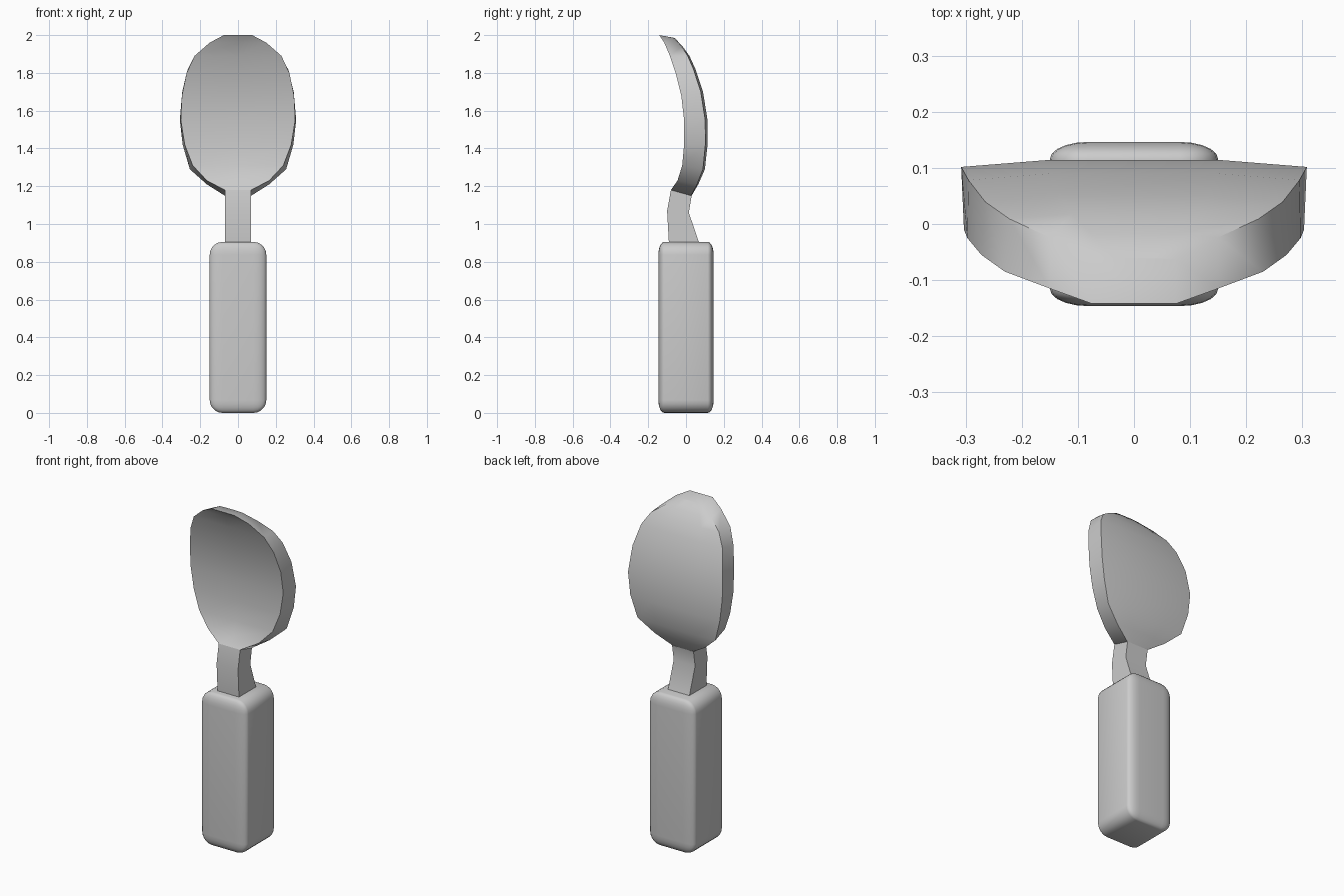
import bpy, bmesh, math

if "Cube" in bpy.data.objects:
    bpy.data.objects.remove(bpy.data.objects["Cube"])


def loft(name, sections):
    """Skin a list of equal-length closed sections and cap both ends."""
    bm = bmesh.new()
    rings = [[bm.verts.new(p) for p in s] for s in sections]
    n = len(rings[0])
    for a, b in zip(rings, rings[1:]):
        for i in range(n):
            j = (i + 1) % n
            bm.faces.new((a[i], a[j], b[j], b[i]))
    bm.faces.new(rings[0])
    bm.faces.new(rings[-1])
    bmesh.ops.recalc_face_normals(bm, faces=bm.faces)
    return finish(name, bm, 40)


def finish(name, bm, angle):
    me = bpy.data.meshes.new(name)
    bm.to_mesh(me)
    bm.free()
    ob = bpy.data.objects.new(name, me)
    bpy.context.collection.objects.link(ob)
    bpy.ops.object.select_all(action='DESELECT')
    ob.select_set(True)
    bpy.context.view_layer.objects.active = ob
    bpy.ops.object.shade_smooth_by_angle(angle=math.radians(angle))
    return ob


# Handle: bevelled block, squashed in depth so its corners are elliptical
bm = bmesh.new()
bmesh.ops.create_cube(bm, size=1)
for v in bm.verts:
    v.co = (v.co.x * 0.30, v.co.y * 0.65, v.co.z * 0.905)
bmesh.ops.bevel(bm, geom=bm.edges[:], offset=0.068, segments=5,
                profile=0.5, affect='EDGES')
for v in bm.verts:
    v.co = (v.co.x, v.co.y * 0.45, v.co.z + 0.4525)
finish("handle", bm, 40)

# Neck: bent bar; rows are front y, z, back y, z
neck = [(-0.09, 0.89, 0.073, 0.89), (-0.10, 1.07, 0.015, 1.06),
        (-0.08, 1.18, 0.03, 1.15)]
loft("neck", [[(-0.07, fy, fz), (0.07, fy, fz), (0.07, by, bz), (-0.07, by, bz)]
              for fy, fz, by, bz in neck])

# Bowl: bent slab; rows are front y, z, half width, back y, z, half width
bowl = [
    (-0.080, 1.18, 0.070, 0.030, 1.15, 0.070),
    (-0.045, 1.23, 0.165, 0.065, 1.21, 0.165),
    (-0.020, 1.31, 0.240, 0.100, 1.29, 0.255),
    (-0.010, 1.42, 0.282, 0.114, 1.42, 0.293),
    (-0.010, 1.55, 0.303, 0.114, 1.55, 0.308),
    (-0.025, 1.68, 0.297, 0.090, 1.70, 0.295),
    (-0.055, 1.80, 0.272, 0.050, 1.82, 0.265),
    (-0.085, 1.89, 0.230, 0.018, 1.89, 0.222),
    (-0.115, 1.96, 0.150, -0.018, 1.94, 0.150),
    (-0.142, 2.00, 0.075, -0.060, 1.985, 0.075),
]
sections = []
for fy, fz, fw, by, bz, bw in bowl:
    edge = by - 0.012 * bw / 0.3
    sections.append([(-fw, fy, fz), (0, fy, fz), (fw, fy, fz),
                     (bw, edge, bz), (bw / 2, by, bz),
                     (-bw / 2, by, bz), (-bw, edge, bz)])
loft("bowl", sections)
